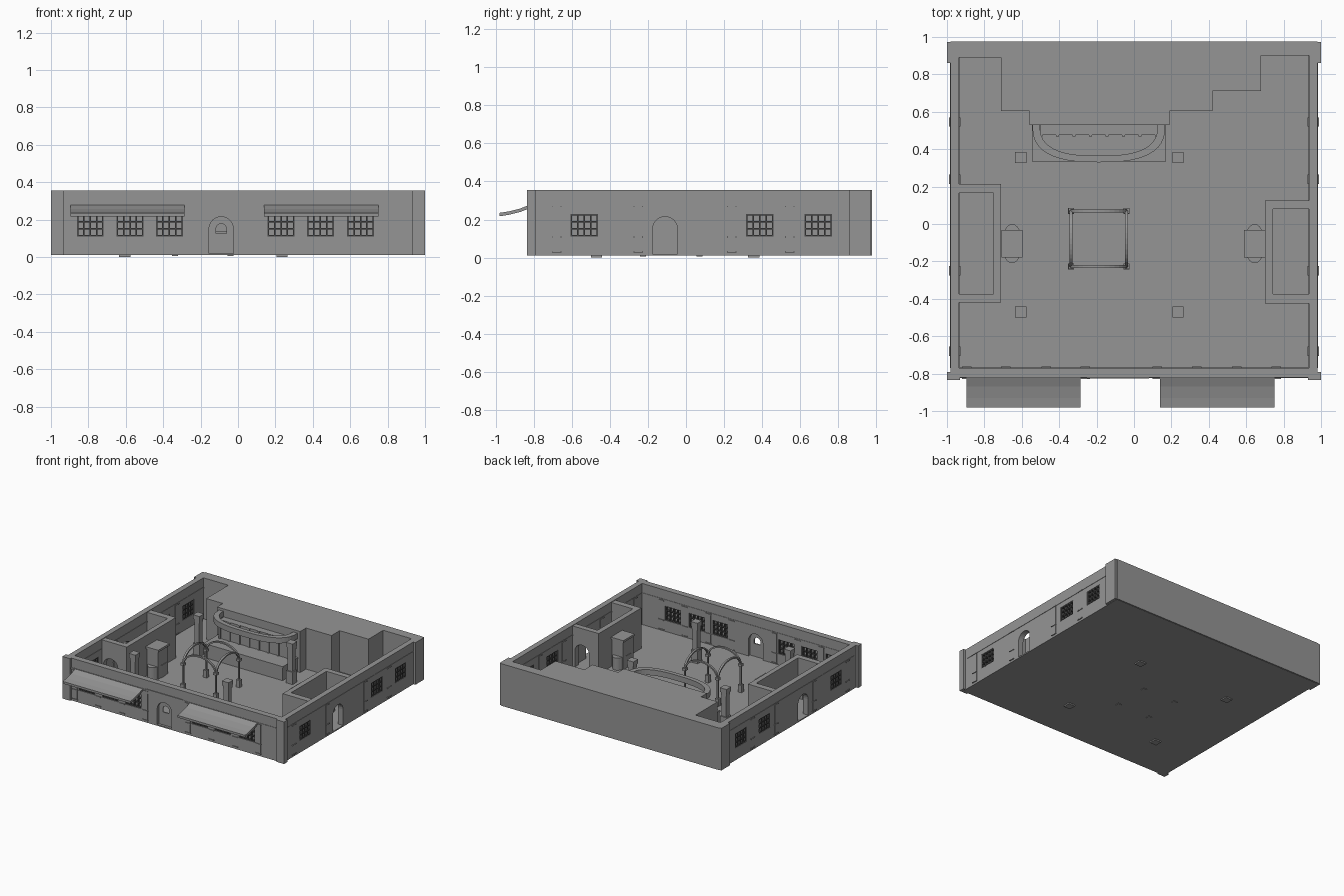
import bpy, bmesh, math
from mathutils import Matrix, Vector

cube = bpy.data.objects.get("Cube")
if cube:
    bpy.data.objects.remove(cube, do_unlink=True)

BASE, FLOOR, TOP = 0.012, 0.02, 0.355

def material(name, level):
    mat = bpy.data.materials.new(name)
    mat.use_nodes = True
    mat.diffuse_color = (level, level, level, 1)
    mat.node_tree.nodes["Principled BSDF"].inputs["Base Color"].default_value = mat.diffuse_color
    return mat

PLASTER = material("plaster grey", 0.3)
DARK = material("dark window bars", 0.07)

def make(name, build, mat=PLASTER):
    bm = bmesh.new()
    build(bm)
    bmesh.ops.recalc_face_normals(bm, faces=bm.faces)
    mesh = bpy.data.meshes.new(name)
    bm.to_mesh(mesh)
    bm.free()
    mesh.materials.append(mat)
    ob = bpy.data.objects.new(name, mesh)
    bpy.context.collection.objects.link(ob)
    return ob

def box(bm, x0, x1, y0, y1, z0, z1):
    m = Matrix.LocRotScale(((x0 + x1) / 2, (y0 + y1) / 2, (z0 + z1) / 2), None,
                           (abs(x1 - x0), abs(y1 - y0), z1 - z0))
    bmesh.ops.create_cube(bm, size=1, matrix=m)

def block(bm, x, y, half, z0, z1):
    box(bm, x - half, x + half, y - half, y + half, z0, z1)

def prism(bm, pts, offset):
    face = bm.faces.new([bm.verts.new(p) for p in pts])
    new = bmesh.ops.extrude_face_region(bm, geom=[face])["geom"]
    bmesh.ops.translate(bm, vec=offset, verts=[v for v in new if isinstance(v, bmesh.types.BMVert)])

def arc(half, spring, rise, n=12):
    return [(half * math.cos(math.pi * i / n), spring + rise * math.sin(math.pi * i / n))
            for i in range(n + 1)]

# A wall point: along the wall (a), through it (d) and up (z)
def along_x(a, d, z):
    return Vector((a, d, z))

def along_y(a, d, z):
    return Vector((d, a, z))

def wall_box(bm, place, a0, a1, d0, d1, z0, z1):
    p, q = place(a0, d0, z0), place(a1, d1, z1)
    box(bm, p.x, q.x, p.y, q.y, p.z, q.z)

def arch(bm, place, a, d0, d1, half=0.065, z0=FLOOR, spring=0.15):
    outline = [(half, z0)] + arc(half, spring, half) + [(-half, z0)]
    prism(bm, [place(a + u, d0, z) for u, z in outline], place(0, d1 - d0, 0))

def cut(ob, part, build):
    cutter = make(f"{ob.name}_{part}_cutter", build)
    cutter.hide_render = True
    cutter.hide_viewport = True
    mod = ob.modifiers.new(part, 'BOOLEAN')
    mod.object = cutter
    mod.operation = 'DIFFERENCE'
    mod.solver = 'EXACT'

def windowed_wall(name, place, a0, a1, d0, d1, windows, door, piers):
    wall = make(name, lambda bm: wall_box(bm, place, a0, a1, d0, d1, BASE, TOP))
    mid = (d0 + d1) / 2

    def openings(bm):
        for w in windows:
            wall_box(bm, place, w - 0.072, w + 0.072, d0 - 0.02, d1 + 0.02, 0.11, 0.228)
        arch(bm, place, door, d0 - 0.02, d1 + 0.02)

    def panes(bm):
        for w in windows:
            wall_box(bm, place, w - 0.072, w + 0.072, mid - 0.002, mid + 0.002, 0.11, 0.228)

    # Lattice standing out on both sides of the pane
    def bars(bm):
        for w in windows:
            for i in range(5):
                a = w - 0.068 + i * 0.034
                wall_box(bm, place, a - 0.004, a + 0.004, mid - 0.02, mid + 0.02, 0.11, 0.228)
            for i in range(4):
                z = 0.114 + i * 0.0367
                wall_box(bm, place, w - 0.072, w + 0.072, mid - 0.019, mid + 0.019, z - 0.004, z + 0.004)

    # Shallow piers, their stone blocks and the rail that frames the panels
    def trim(bm):
        wall_box(bm, place, a0, a1, d0 - 0.003, d1 + 0.003, 0.268, 0.28)
        for a in piers:
            wall_box(bm, place, a - 0.02, a + 0.02, d0 - 0.003, d1 + 0.003, 0.03, 0.268)
            for z in (0.03, 0.108, 0.268):
                wall_box(bm, place, a - 0.025, a + 0.025, d0 - 0.008, d1 + 0.008, z - 0.003, z + 0.003)

    cut(wall, "openings", openings)
    make(name + "_panes", panes)
    make(name + "_window_bars", bars, DARK)
    make(name + "_trim", trim)

# Shell: floor, windowed walls and the stepped solid block at the back
make("floor", lambda bm: box(bm, -0.98, 0.98, -0.82, 0.97, 0.01, FLOOR))
SIDE = ((-0.535, 0.388, 0.695), -0.11, (-0.68, -0.25, 0.24, 0.545))
FRONT = ((-0.79, -0.577, -0.367, 0.23, 0.44, 0.655), -0.09,
         (-0.895, -0.685, -0.47, -0.26, 0.125, 0.335, 0.55, 0.76))
windowed_wall("front_wall", along_x, -0.98, 0.98, -0.82, -0.77, *FRONT)
windowed_wall("left_wall", along_y, -0.77, 0.91, 0.935, 0.98, *SIDE)
windowed_wall("right_wall", along_y, -0.77, 0.91, -0.98, -0.935, *SIDE)

STEPS = [(-0.98, 0.89), (-0.71, 0.89), (-0.71, 0.605), (-0.56, 0.605), (-0.56, 0.53),
         (0.19, 0.53), (0.19, 0.605), (0.42, 0.605), (0.42, 0.71), (0.68, 0.71),
         (0.68, 0.9), (0.98, 0.9), (0.98, 0.977), (-0.98, 0.977)]
make("back_block", lambda bm: prism(bm, [(x, y, BASE) for x, y in STEPS], (0, 0, TOP - BASE)))

def corner_pilasters(bm):
    for s in (-1, 1):
        box(bm, s * 0.93, s, -0.835, -0.79, BASE, TOP)
        box(bm, s * 0.955, s, 0.86, 0.972, BASE, TOP)

make("corner_pilasters", corner_pilasters)

# Front door: lower leaf and an open arched frame over it
make("front_door", lambda bm: box(bm, -0.155, -0.025, -0.80, -0.79, FLOOR, 0.115))
frame = make("front_door_frame", lambda bm: arch(bm, along_x, -0.09, -0.8, -0.79, 0.065, 0.115))
cut(frame, "light", lambda bm: arch(bm, along_x, -0.09, -0.85, -0.75, 0.028, 0.125, 0.15))
make("door_ledge", lambda bm: box(bm, -0.25, 0.08, -0.826, -0.818, 0.25, 0.285))

# Curved awnings
def awnings(bm):
    profile = [(-0.815, 0.28), (-0.87, 0.258), (-0.93, 0.243), (-0.98, 0.235)]
    outline = profile + [(y, z - 0.018) for y, z in reversed(profile)]
    for x in (-0.895, 0.14):
        prism(bm, [(x, y, z) for y, z in outline], (0.61, 0, 0))

make("awnings", awnings)

# Side rooms: hollow, with one arched doorway each
def side_room(name, x0, x1, y0, y1, inner, door_y):
    room = make(name, lambda bm: box(bm, x0, x1, y0, y1, 0.015, TOP - 0.005))
    door_x = (inner[0] + inner[1]) / 2
    cut(room, "hollow", lambda bm: box(bm, *inner, FLOOR, 0.5))
    cut(room, "doorway", lambda bm: arch(bm, along_x, door_x, door_y - 0.04, door_y + 0.04))

side_room("right_room", -0.94, -0.71, -0.42, 0.215, (-0.96, -0.75, -0.375, 0.165), -0.4)
side_room("left_room", 0.7, 0.94, -0.425, 0.125, (0.742, 0.96, -0.375, 0.08), 0.1)

# Kiosks against the side rooms, with rounded counters
def kiosks(bm):
    for x in (-0.652, 0.645):
        box(bm, x - 0.05, x + 0.05, -0.17, -0.04, FLOOR, 0.245)
        box(bm, x - 0.057, x + 0.057, -0.178, -0.032, 0.245, 0.262)
        m = Matrix.LocRotScale((x, -0.105, 0.07), None, (0.055, 0.105, 0.1))
        bmesh.ops.create_cone(bm, cap_ends=True, segments=24, radius1=1, radius2=1, depth=1, matrix=m)

make("kiosks", kiosks)

# Free-standing columns with base and capital
def columns(bm):
    for x in (-0.605, 0.235):
        for y in (-0.47, 0.355):
            block(bm, x, y, 0.03, 0.0, 0.12)
            block(bm, x, y, 0.021, 0.12, 0.31)
            block(bm, x, y, 0.025, 0.29, 0.315)
            block(bm, x, y, 0.03, 0.315, 0.35)

make("columns", columns)

# Central pavilion: posts on pedestals joined by low arches
PX, PY, R = -0.188, -0.078, 0.148

def pavilion(bm):
    band = arc(R + 0.004, 0.24, 0.105, 16) + arc(R - 0.008, 0.24, 0.093, 16)[::-1]
    for s in (-1, 1):
        prism(bm, [(PX + u, PY + s * R - 0.008, z) for u, z in band], (0, 0.016, 0))
        prism(bm, [(PX + s * R - 0.008, PY + u, z) for u, z in band], (0.016, 0, 0))
        for t in (-1, 1):
            x, y = PX + s * R, PY + t * R
            block(bm, x, y, 0.016, 0.006, 0.08)
            block(bm, x, y, 0.006, 0.08, 0.24)
            block(bm, x, y, 0.015, 0.23, 0.25)

make("pavilion", pavilion)

# Bar: deep counter, panelled back and curved canopy above
def bar(bm):
    box(bm, -0.54, 0.165, 0.34, 0.53, FLOOR, 0.125)
    box(bm, -0.545, 0.17, 0.335, 0.53, 0.125, 0.137)
    box(bm, -0.5, 0.13, 0.475, 0.53, 0.137, 0.29)
    for i in range(8):
        x = -0.496 + i * 0.088
        box(bm, x - 0.008, x + 0.008, 0.468, 0.475, 0.137, 0.29)

def half_oval(a, b, n=24):
    pts = []
    for i in range(n + 1):
        c, s = math.cos(math.pi * i / n), math.sin(math.pi * i / n)
        pts.append((-0.188 + a * math.copysign(abs(c) ** 0.75, c), 0.53 - b * abs(s) ** 0.75))
    return pts

make("bar", bar)
canopy = half_oval(0.355, 0.2) + half_oval(0.315, 0.165)[::-1]
make("bar_canopy", lambda bm: prism(bm, [(x, y, 0.29) for x, y in canopy], (0, 0, 0.045)))
